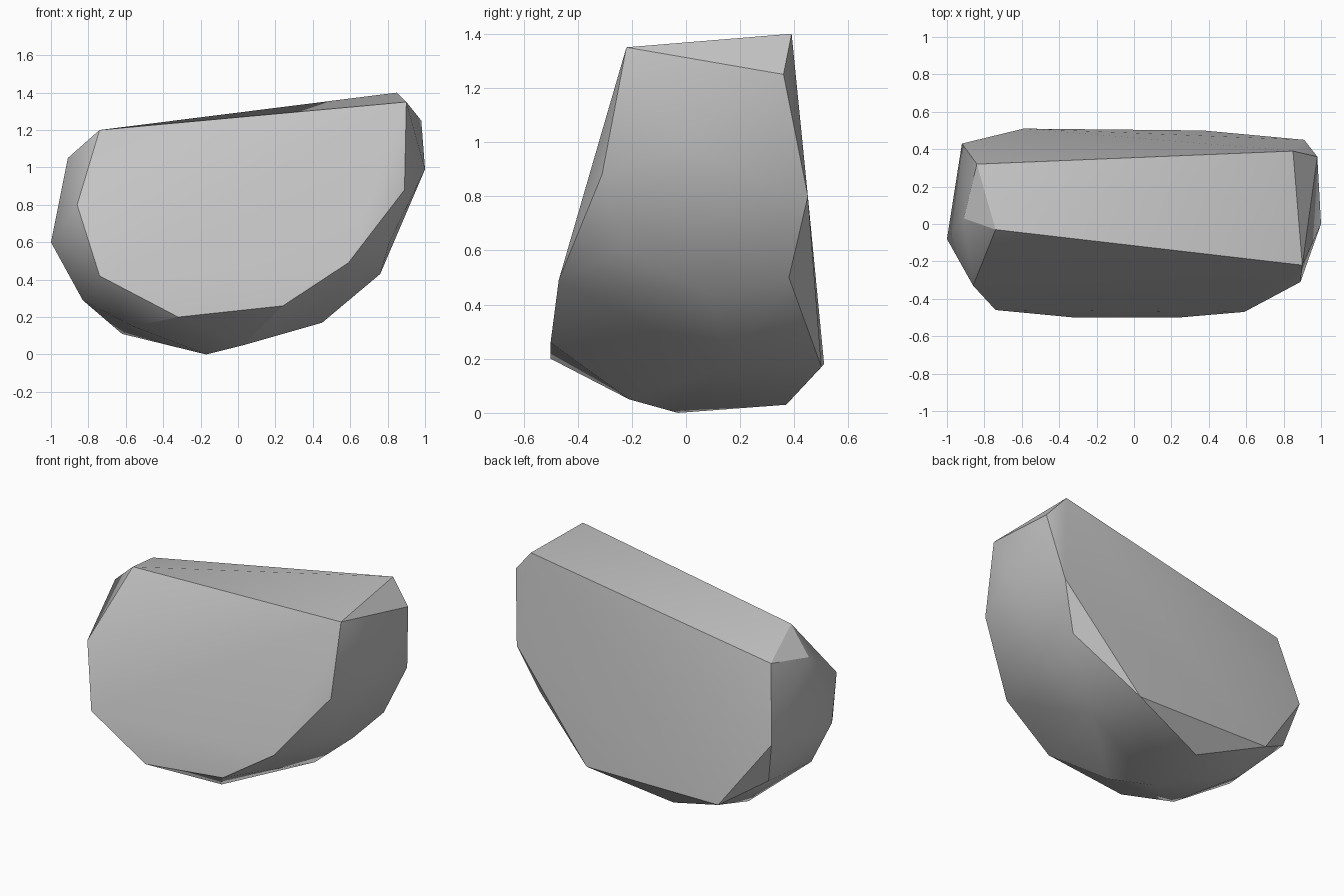
import bpy
import bmesh
import math
from mathutils import Vector

# Remove only the default cube
default_cube = bpy.data.objects.get("Cube")
if default_cube:
    bpy.data.objects.remove(default_cube, do_unlink=True)


def make_material(name, colour):
    material = bpy.data.materials.new(name)
    material.use_nodes = True
    material.diffuse_color = colour
    shader = material.node_tree.nodes["Principled BSDF"]
    shader.inputs["Base Color"].default_value = colour
    shader.inputs["Roughness"].default_value = 0.9
    return material


# Corners of the broad front cut, clockwise from its upper -x corner
front_cut = [
    (-.74, -.03, 1.2), (.9, -.22, 1.35), (.89, -.31, .88), (.59, -.47, .49),
    (.24, -.5, .26), (-.32, -.5, .2), (-.74, -.46, .42), (-.86, -.33, .8),
]
# Corners of the flat back cut, in the same order
back_cut = [
    (-.84, .32, 1.1), (.85, .39, 1.4), (.98, .36, 1.25), (.91, .45, .8),
    (.37, .5, .17), (-.59, .51, .18), (-.92, .43, .63),
]
# Rounded -x end
blunt_end = [
    (-.91, .03, 1.05), (-1, -.08, .6), (-.83, -.11, .29), (-.85, .36, .35),
]
# Underside
belly = [
    (-.62, .24, .11), (-.56, -.3, .15), (-.17, .37, .03), (-.17, -.03, 0),
    (.03, -.21, .05), (.45, .15, .17),
]
# Rounded +x end, rising from the belly
tall_end = [
    (.76, .1, .43), (.79, .38, .5), (.82, .39, .61), (.81, -.23, .6), (1, 0, .99),
]


def build_stone(name, corners, material):
    """Wrap the corners in a convex hull and shade its gentle edges smooth."""
    bm = bmesh.new()
    for corner in corners:
        bm.verts.new(Vector(corner))
    hull = bmesh.ops.convex_hull(bm, input=bm.verts[:], use_existing_faces=False)
    unused = {v for v in hull["geom_interior"] + hull["geom_unused"]
              if isinstance(v, bmesh.types.BMVert)}
    bmesh.ops.delete(bm, geom=list(unused), context="VERTS")
    # Merge triangles that lie in the same flat cut
    bmesh.ops.dissolve_limit(bm, angle_limit=math.radians(1),
                             verts=bm.verts[:], edges=bm.edges[:])
    bmesh.ops.recalc_face_normals(bm, faces=bm.faces[:])

    mesh = bpy.data.meshes.new(name)
    bm.to_mesh(mesh)
    bm.free()
    mesh.materials.append(material)
    stone = bpy.data.objects.new(name, mesh)
    bpy.context.collection.objects.link(stone)

    bpy.ops.object.select_all(action="DESELECT")
    stone.select_set(True)
    bpy.context.view_layer.objects.active = stone
    bpy.ops.object.shade_smooth_by_angle(angle=math.radians(27))
    return stone


stone_grey = make_material("stone grey", (.55, .55, .55, 1))
build_stone("rock", front_cut + back_cut + blunt_end + belly + tall_end, stone_grey)
